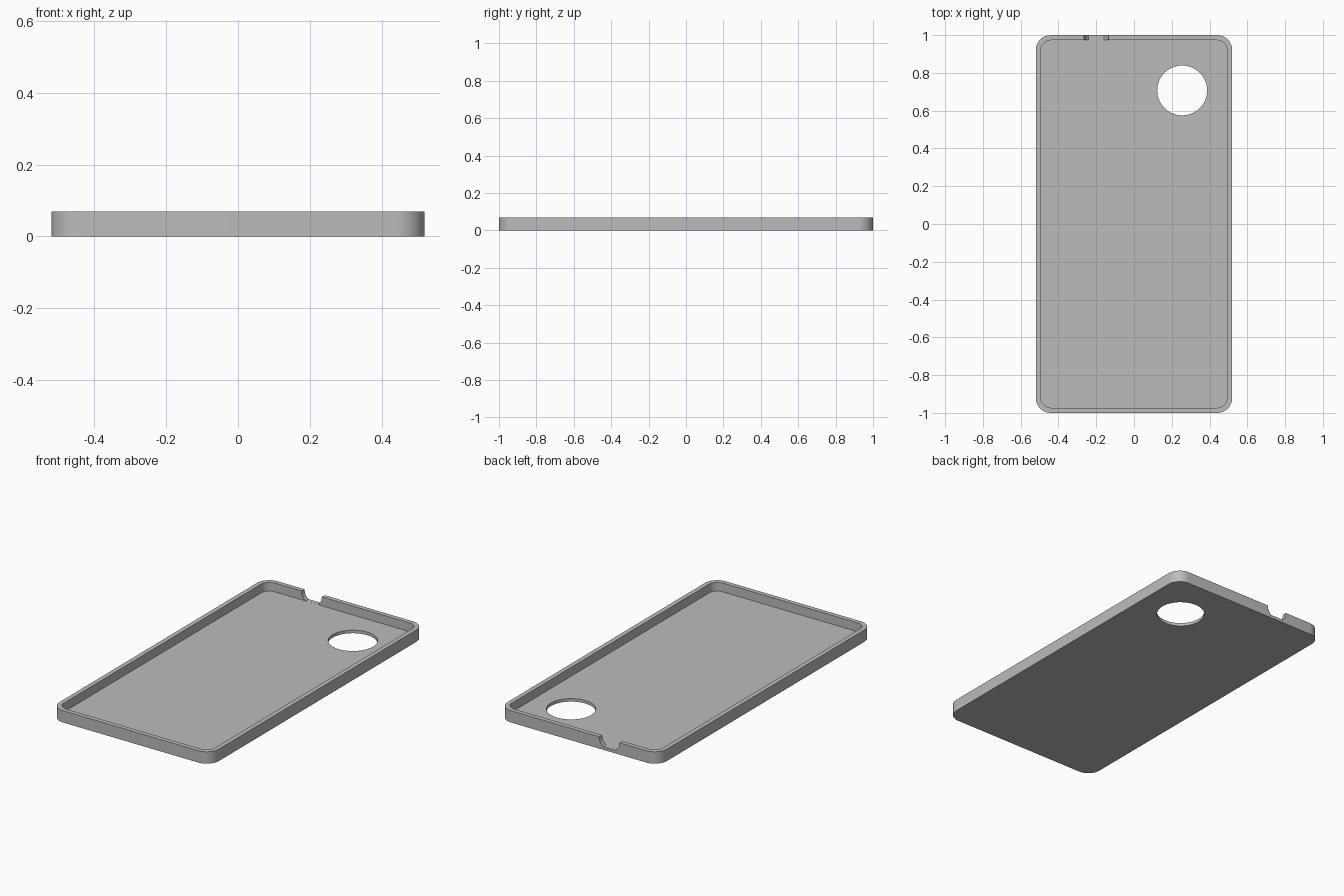
import bpy, bmesh
from math import cos, sin, pi, asin

WIDTH, LENGTH, HEIGHT = 1.04, 2.0, 0.07
WALL, FLOOR, CORNER = 0.027, 0.018, 0.08
HOLE_X, HOLE_Y, HOLE_R = 0.255, 0.707, 0.132
NOTCH_X, NOTCH_R = -0.2, 0.066

cube = bpy.data.objects.get("Cube")
if cube:
    bpy.data.objects.remove(cube, do_unlink=True)

grey = bpy.data.materials.new("plain grey")
grey.use_nodes = True
colour = (0.5, 0.5, 0.5, 1)
grey.diffuse_color = colour
grey.node_tree.nodes["Principled BSDF"].inputs["Base Color"].default_value = colour


def arc(cx, cy, r, start, end, steps):
    angles = [start + (end - start) * i / steps for i in range(steps + 1)]
    return [(cx + r * cos(a), cy + r * sin(a)) for a in angles]


def rounded_rectangle(width, length, r):
    points = []
    for i, (sx, sy) in enumerate([(1, 1), (-1, 1), (-1, -1), (1, -1)]):
        cx, cy = sx * (width / 2 - r), sy * (length / 2 - r)
        points += arc(cx, cy, r, i * pi / 2, (i + 1) * pi / 2, 12)
    return points


def prism(name, points, offset):
    """Extrude a closed outline of 3D points into a solid."""
    bm = bmesh.new()
    face = bm.faces.new([bm.verts.new(p) for p in points])
    top = bmesh.ops.extrude_face_region(bm, geom=[face])["geom"]
    moved = [v for v in top if isinstance(v, bmesh.types.BMVert)]
    bmesh.ops.translate(bm, verts=moved, vec=offset)
    bmesh.ops.recalc_face_normals(bm, faces=bm.faces)
    mesh = bpy.data.meshes.new(name)
    bm.to_mesh(mesh)
    bm.free()
    mesh.materials.append(grey)
    obj = bpy.data.objects.new(name, mesh)
    bpy.context.collection.objects.link(obj)
    return obj


def flat(points, z):
    return [(x, y, z) for x, y in points]


# Outer shell with rounded corners
tray = prism("case_tray", flat(rounded_rectangle(WIDTH, LENGTH, CORNER), 0), (0, 0, HEIGHT))

# Recess that leaves a thin floor and rim
inner = rounded_rectangle(WIDTH - 2 * WALL, LENGTH - 2 * WALL, CORNER - WALL)
recess = prism("recess_cutter", flat(inner, FLOOR), (0, 0, HEIGHT))

# Round camera opening through the floor
circle = arc(HOLE_X, HOLE_Y, HOLE_R, 0, 2 * pi, 64)[:-1]
opening = prism("camera_opening_cutter", flat(circle, -HEIGHT), (0, 0, 3 * HEIGHT))

# Rounded notch in the back wall, ending level with the floor
dip = asin((HEIGHT - FLOOR - 0.0004) / NOTCH_R)
outline = arc(NOTCH_X, HEIGHT, NOTCH_R, pi, pi + dip, 12)
outline += arc(NOTCH_X, HEIGHT, NOTCH_R, -dip, 0, 12)
outline += [(NOTCH_X + NOTCH_R, 2 * HEIGHT), (NOTCH_X - NOTCH_R, 2 * HEIGHT)]
back = LENGTH / 2
notch = prism("notch_cutter", [(x, back - 2 * WALL, z) for x, z in outline], (0, 4 * WALL, 0))

# Cut the shell, then remove the cutters
bpy.ops.object.select_all(action="DESELECT")
tray.select_set(True)
bpy.context.view_layer.objects.active = tray
for cutter in (recess, opening, notch):
    cutter.hide_render = True
    cut = tray.modifiers.new(cutter.name, "BOOLEAN")
    cut.operation, cut.solver, cut.object = "DIFFERENCE", "EXACT", cutter
    bpy.ops.object.modifier_apply(modifier=cut.name)
    bpy.data.objects.remove(cutter, do_unlink=True)

bpy.ops.object.shade_smooth_by_angle(angle=pi / 6)
